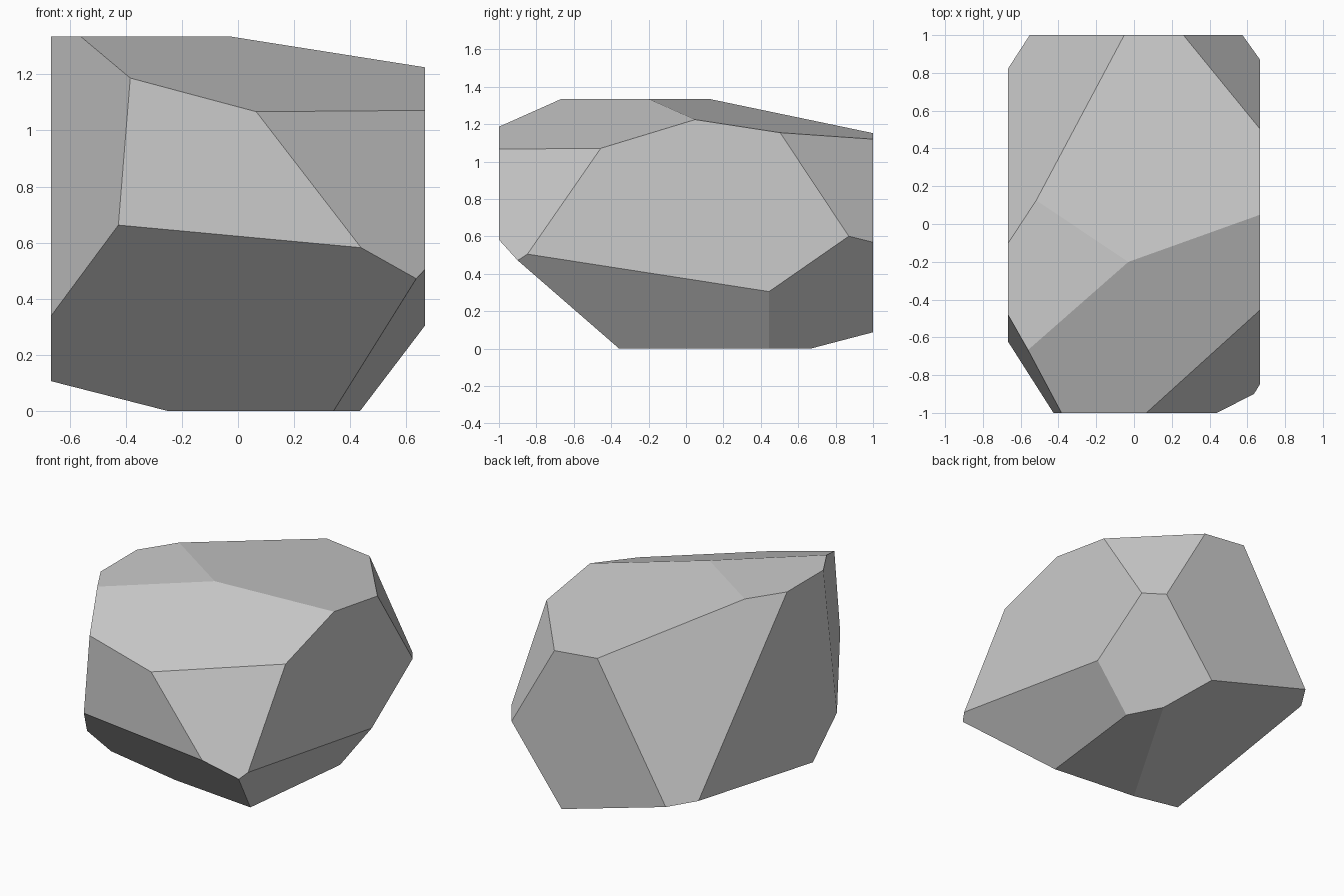
import bpy
import bmesh
from mathutils import Vector

default = bpy.data.objects.get("Cube")
if default:
    bpy.data.objects.remove(default, do_unlink=True)

# Stone material
stone = bpy.data.materials.new("stone_grey")
stone.use_nodes = True
colour = (0.6, 0.6, 0.6, 1)
stone.diffuse_color = colour
stone.node_tree.nodes["Principled BSDF"].inputs["Base Color"].default_value = colour

SIZE = Vector((1.334, 2, 1.335))

# Chisel cuts: outward direction and plane offset (direction . point = offset)
CUTS = {
    "top_front": ((0.267, -0.304, 1), 1.388),
    "top_back": ((0.103, 0.154, 1), 1.301),
    "back_right": ((-1.694, 1.111, 1), 2.351),
    "back_left": ((1.762, 1.508, 1), 3.089),
    "front_left": ((1.297, -1.443, 1), 2.594),
    "front_right": ((-1, -0.568, 0.081), 1.048),
    "under_back": ((1.315, 0.694, -1), 0.88),
    "under_left": ((1.315, -0.155, -1), 0.503),
    "under_front": ((-0.093, -0.92, -1), 0.297),
    "under_right": ((-0.285, 0.168, -1), 0.021),
}


def slice_off(bm, direction, offset):
    """Remove everything beyond the plane and cap the cut with one flat face."""
    normal = Vector(direction)
    point = normal * (offset / normal.length_squared)
    bmesh.ops.bisect_plane(
        bm, geom=bm.verts[:] + bm.edges[:] + bm.faces[:], dist=1e-5,
        plane_co=point, plane_no=normal, clear_outer=True)
    rim = [e for e in bm.edges if e.is_boundary]
    if rim:
        bmesh.ops.holes_fill(bm, edges=rim, sides=0)


# Boulder: a block standing on the ground, faceted by the cuts
bm = bmesh.new()
bmesh.ops.create_cube(bm, size=1)
bmesh.ops.scale(bm, vec=SIZE, verts=bm.verts)
bmesh.ops.translate(bm, vec=(0, 0, SIZE.z / 2), verts=bm.verts)
for direction, offset in CUTS.values():
    slice_off(bm, direction, offset)
bmesh.ops.recalc_face_normals(bm, faces=bm.faces)

mesh = bpy.data.meshes.new("boulder")
bm.to_mesh(mesh)
bm.free()
mesh.materials.append(stone)
boulder = bpy.data.objects.new("boulder", mesh)
bpy.context.collection.objects.link(boulder)
